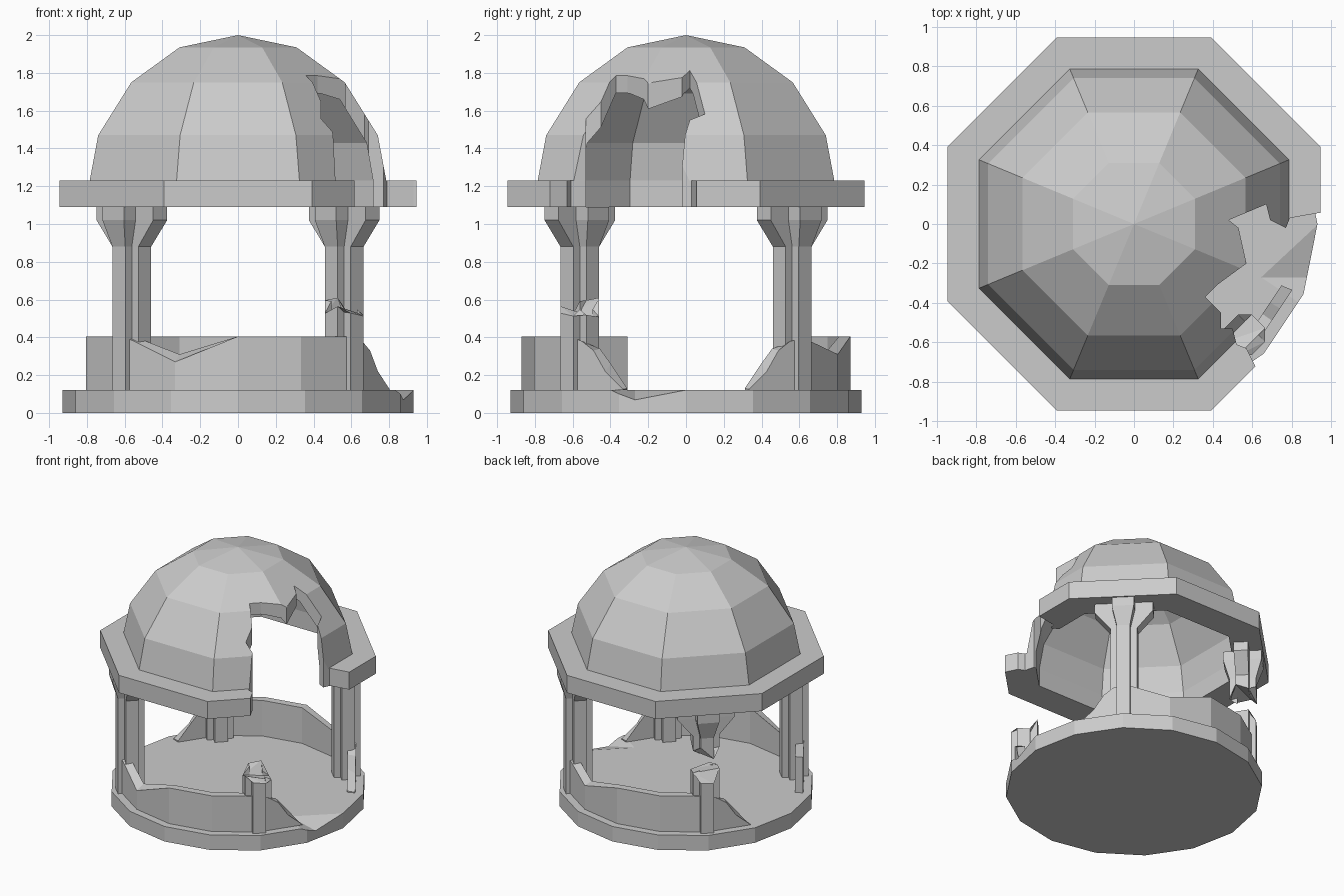
import bpy, bmesh, math, random
from mathutils import Vector

if "Cube" in bpy.data.objects:
    bpy.data.objects.remove(bpy.data.objects["Cube"])

random.seed(4)


def finish(name, bm):
    bmesh.ops.remove_doubles(bm, verts=bm.verts, dist=1e-5)
    bmesh.ops.recalc_face_normals(bm, faces=bm.faces)
    me = bpy.data.meshes.new(name)
    bm.to_mesh(me)
    bm.free()
    ob = bpy.data.objects.new(name, me)
    bpy.context.collection.objects.link(ob)
    return ob


def skin(bm, loops, closed):
    """Bridge equal-length vertex loops with quads (each loop is cyclic)."""
    n = len(loops[0])
    pairs = list(zip(loops, loops[1:])) + ([(loops[-1], loops[0])] if closed else [])
    for a, b in pairs:
        for i in range(n):
            j = (i + 1) % n
            bm.faces.new((a[i], a[j], b[j], b[i]))


def lathe(name, profile, closed):
    """Octagonal lathe; profile radii are measured to the flat sides."""
    bm = bmesh.new()
    k = 1 / math.cos(math.pi / 8)
    loops = [[bm.verts.new((r * k * math.cos((i + .5) * math.pi / 4),
                            r * k * math.sin((i + .5) * math.pi / 4), z))
              for i in range(8)] for r, z in profile]
    skin(bm, loops, closed)
    bmesh.ops.dissolve_degenerate(bm, dist=1e-5, edges=bm.edges)
    return finish(name, bm)


def prism(name, pts, z0, z1):
    bm = bmesh.new()
    loops = [[bm.verts.new((x, y, z)) for x, y in pts] for z in (z0, z1)]
    skin(bm, loops, False)
    for lp in loops:
        bm.faces.new(lp)
    return finish(name, bm)


def cut(ob, cutter):
    m = ob.modifiers.new("break", 'BOOLEAN')
    m.operation, m.solver, m.object = 'DIFFERENCE', 'EXACT', cutter
    bpy.context.view_layer.objects.active = ob
    bpy.ops.object.modifier_apply(modifier=m.name)


# Base: 16-sided disc with a chip on the right edge
ring16 = [(.93 * math.cos(i * math.pi / 8), .93 * math.sin(i * math.pi / 8)) for i in range(16)]
base = prism("base", ring16, 0, .12)
bm = bmesh.new()
top = [(.93, 0), (.64, -.27), (.85, -.41), (1.1, -.32)]
for x, y in top:
    bm.verts.new((x, y, .3))
for p in [(.93, 0, .121), (.64, -.27, .121), (.85, -.41, .121), (.88, -.27, .068), (1.1, -.33, .05)]:
    bm.verts.new(p)
bmesh.ops.convex_hull(bm, input=bm.verts)
chip = finish("chip_cutter", bm)
cut(base, chip)

# Dome shell and octagonal ring, both broken by one jagged vertical cutter
dome = lathe("dome", [(0, 2), (.31, 1.935), (.565, 1.75), (.74, 1.47), (.785, 1.23),
                      (.715, 1.23), (.68, 1.43), (.52, 1.69), (.285, 1.86), (0, 1.92)], False)
ring = lathe("roof_ring", [(.945, 1.09), (.945, 1.23), (.715, 1.23), (.715, 1.09)], True)
gap = prism("gap_cutter", [(1.2, .065), (.93, .055), (.79, .03), (.77, -.02), (.69, .02), (.67, .1),
                           (.48, .02), (.53, -.02), (.57, -.2), (.42, -.31), (.36, -.37),
                           (.44, -.45), (.44, -.53), (.5, -.53), (.52, -.61), (.57, -.63),
                           (.62, -.73), (.9, -1.0), (1.3, -.9)], 1.0, 2.2)
cut(dome, gap)
cut(ring, gap)
for c in (chip, gap):
    bpy.data.objects.remove(c)


# Pillars: cross-shaped section, flared capital
def pillar(name, deg, sections, jag=None):
    """sections: (z, radial half length, radial half width, tangential length, width)"""
    bm = bmesh.new()
    a = math.radians(deg)
    out, side = Vector((math.cos(a), math.sin(a), 0)), Vector((-math.sin(a), math.cos(a), 0))
    loops = []
    for k, (z, ar, br, at, bt) in enumerate(sections):
        q = [(ar, -br), (ar, br), (bt, br), (bt, at), (-bt, at), (-bt, br)]
        q += [(-u, -v) for u, v in q]
        lp = []
        for u, v in q:
            dz = random.uniform(-.07, .05) if k == jag else 0
            lp.append(bm.verts.new(out * (.795 + u) + side * v + Vector((0, 0, z + dz))))
        loops.append(lp)
    skin(bm, loops, False)
    caps = [bm.faces.new(loops[0]), bm.faces.new(loops[-1])]
    bmesh.ops.triangulate(bm, faces=caps)
    return finish(name, bm)


SHAFT, CAP = (.097, .048, .097, .048), (.14, .08, .212, .052)
head = [(.88, *SHAFT), (1.02, *CAP), (1.09, *CAP)]
pillar("front_left_pillar", 225, [(.12, *SHAFT)] + head)
pillar("back_right_pillar", 45, [(.12, *SHAFT)] + head)
pillar("front_right_stub", 315, [(.12, *SHAFT), (.57, *SHAFT)], 1)
pillar("back_left_stub", 135, [(.12, *SHAFT), (.57, *SHAFT)], 1)
pillar("back_left_capital", 135, [(.77, *SHAFT)] + head, 0)


# Low walls: arcs with broken tops given as (angle, outer top, inner top)
def wall(name, path):
    bm = bmesh.new()
    loops = []
    for deg, zo, zi in path:
        a = math.radians(deg)
        k = math.cos(math.pi / 16) / 1
        k = math.cos(math.pi / 16 * 1) / math.cos(math.radians(deg % 22.5 - 11.25))
        ro, ri = .87 * k, .81 * k
        loops.append([bm.verts.new((r * math.cos(a), r * math.sin(a), z))
                      for r, z in ((ro, .12), (ro, zo), (ri, zi), (ri, .12))])
    skin(bm, loops, False)
    bm.faces.new(loops[0])
    bm.faces.new(loops[-1])
    return finish(name, bm)


def slope(start, d):
    """Crumbling wall end running down from a pillar over one side."""
    return [(start + d * t, zo, zi) for t, zo, zi in
            ((5, .38, .36), (10, .33, .34), (15, .22, .26), (22.4, .125, .13))]


F = .405
wall("front_wall", [(202.5, F, F), (225, F, F), (230, .38, .39), (247.5, .27, .31), (270, F, F),
                    (292.5, F, F), (315, F, F)] + slope(315, 1))
wall("back_wall", slope(45, -1)[::-1] + [(45, .39, .39), (50, .38, .39), (67.5, .31, .33),
                                         (90, F, F), (112.5, F, F), (135, F, F)] + slope(135, 1))
